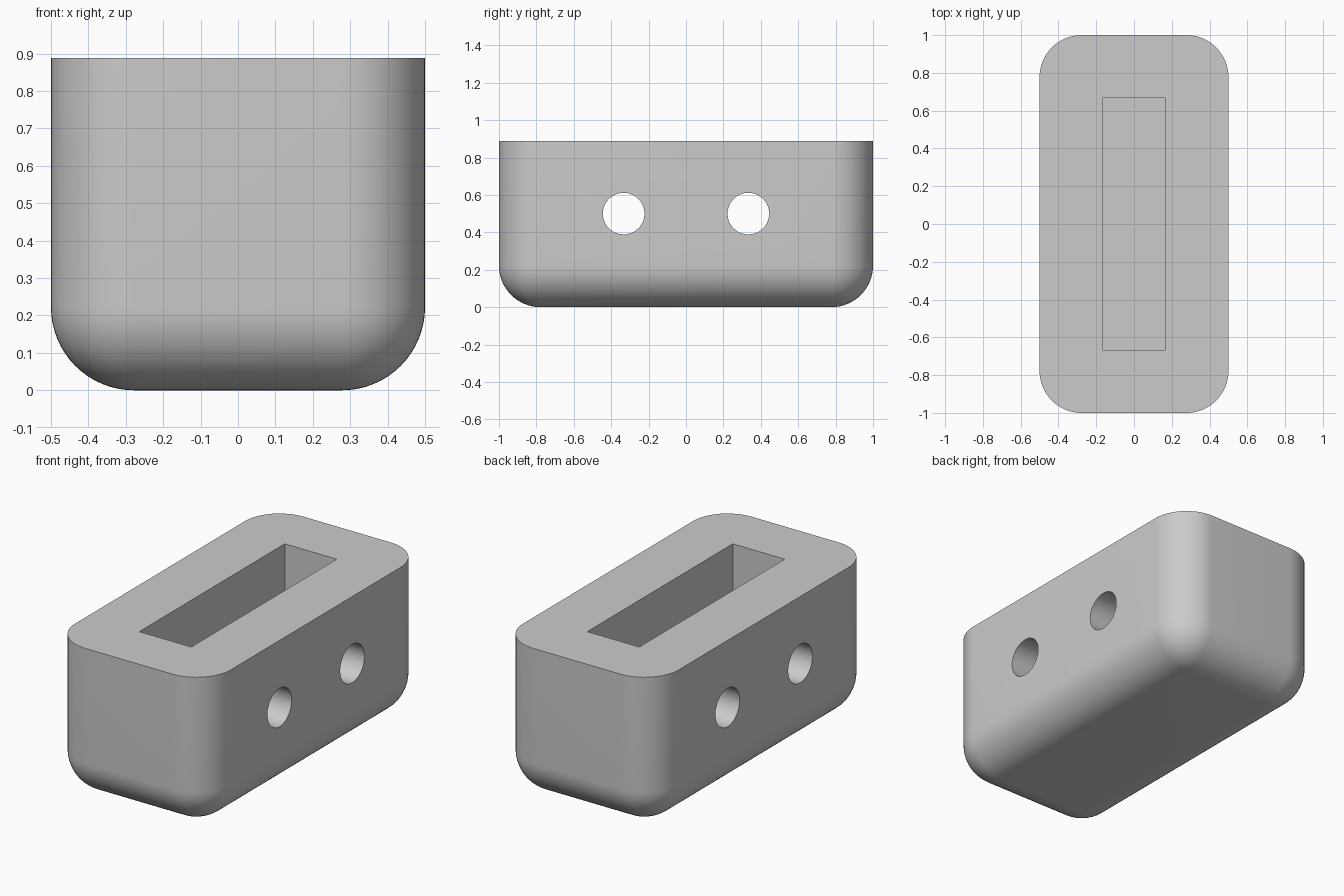
import bpy
import bmesh
import math
from mathutils import Matrix, Vector

if "Cube" in bpy.data.objects:
    bpy.data.objects.remove(bpy.data.objects["Cube"], do_unlink=True)

U = 1 / 9                      # design unit: the block is 9 x 18 x 8
HEIGHT = 8 * U
HOLE_Z = 4.5 * U

grey = bpy.data.materials.new("plain grey")
grey.use_nodes = True
colour = (0.6, 0.6, 0.6, 1)
grey.diffuse_color = colour
grey.node_tree.nodes["Principled BSDF"].inputs["Base Color"].default_value = colour


def make_object(name, bm):
    mesh = bpy.data.meshes.new(name)
    bm.to_mesh(mesh)
    bm.free()
    mesh.materials.append(grey)
    obj = bpy.data.objects.new(name, mesh)
    bpy.context.collection.objects.link(obj)
    return obj


def box(size, centre):
    bm = bmesh.new()
    bmesh.ops.create_cube(bm, size=1)
    bmesh.ops.scale(bm, vec=Vector(size), verts=bm.verts)
    bmesh.ops.translate(bm, vec=Vector(centre), verts=bm.verts)
    return bm


# Block: every edge rounded except the flat top rim
bm = box((9 * U, 18 * U, HEIGHT), (0, 0, HEIGHT / 2))
rounded = [e for e in bm.edges if min(v.co.z for v in e.verts) < HEIGHT / 2]
bmesh.ops.bevel(bm, geom=rounded, offset=2 * U, offset_type='OFFSET',
                segments=16, profile=0.5, affect='EDGES')
block = make_object("slotted_block", bm)

# Cutters: a deep slot from the top and two holes across the width
slot_floor = U
slot_top = HEIGHT + U
cutters = [make_object("slot_cutter", box(
    (3 * U, 12 * U, slot_top - slot_floor),
    (0, 0, (slot_top + slot_floor) / 2)))]
for side, name in ((-1, "front"), (1, "back")):
    bm = bmesh.new()
    turn = Matrix.Translation((0, side * 3 * U, HOLE_Z)) @ Matrix.Rotation(math.pi / 2, 4, 'Y')
    bmesh.ops.create_cone(bm, cap_ends=True, segments=64, radius1=U, radius2=U,
                          depth=12 * U, matrix=turn)
    cutters.append(make_object(name + "_hole_cutter", bm))

bpy.ops.object.select_all(action='DESELECT')
block.select_set(True)
bpy.context.view_layer.objects.active = block
for cutter in cutters:
    cut = block.modifiers.new(cutter.name, 'BOOLEAN')
    cut.operation = 'DIFFERENCE'
    cut.solver = 'EXACT'
    cut.object = cutter
    bpy.ops.object.modifier_apply(modifier=cut.name)
    bpy.data.objects.remove(cutter, do_unlink=True)

bpy.ops.object.shade_smooth_by_angle(angle=math.radians(30))
